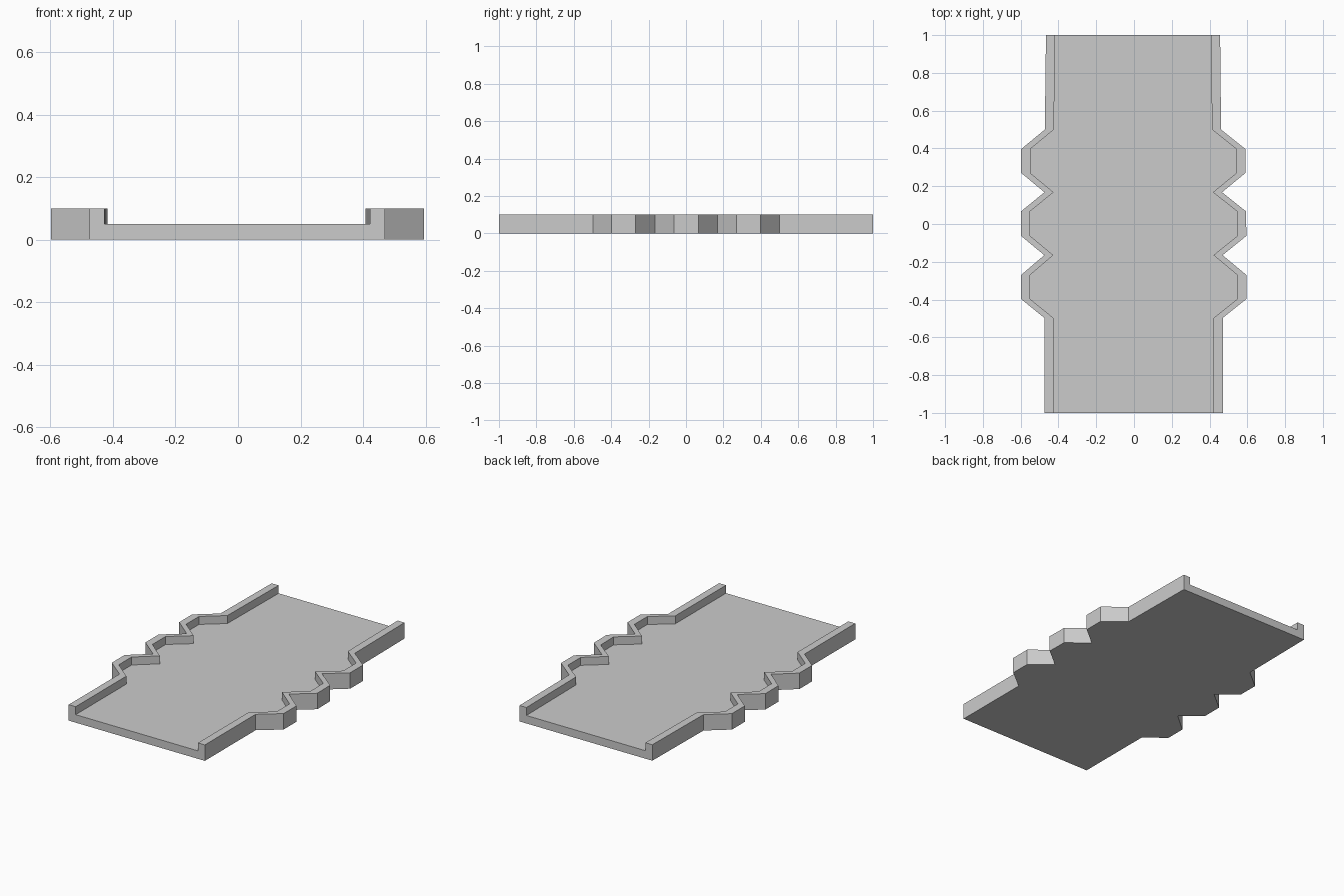
import bpy, bmesh

if "Cube" in bpy.data.objects:
    bpy.data.objects.remove(bpy.data.objects["Cube"])

WALL = 0.048     # side wall thickness
FLOOR = 0.05     # floor height
TOP = 0.1        # wall height

# stations along the channel: y, left outer x, right outer x
stations = [
    (-1.0, -0.475, 0.47), (-0.497, -0.475, 0.47),
    (-0.397, -0.598, 0.595), (-0.27, -0.598, 0.595),
    (-0.165, -0.475, 0.469),
    (-0.063, -0.598, 0.595), (0.067, -0.598, 0.593),
    (0.168, -0.474, 0.466),
    (0.27, -0.597, 0.59), (0.397, -0.597, 0.59),
    (0.5, -0.472, 0.461), (1.0, -0.466, 0.456),
]


def section(y, left, right):
    """U-shaped cross-section: floor with a raised wall on each side."""
    li, ri = left + WALL, right - WALL
    return [(left, y, 0), (li, y, 0), (ri, y, 0), (right, y, 0),
            (right, y, TOP), (ri, y, TOP), (ri, y, FLOOR),
            (li, y, FLOOR), (li, y, TOP), (left, y, TOP)]


# walled channel floor, lofted through the sections
bm = bmesh.new()
rings = [[bm.verts.new(p) for p in section(*s)] for s in stations]
for a, b in zip(rings, rings[1:]):
    for i in range(len(a)):
        j = (i + 1) % len(a)
        bm.faces.new((a[i], a[j], b[j], b[i]))

# open ends of the channel
for r in (rings[0], rings[-1]):
    bm.faces.new((r[0], r[1], r[7], r[8], r[9]))
    bm.faces.new((r[1], r[2], r[6], r[7]))
    bm.faces.new((r[2], r[3], r[4], r[5], r[6]))

bmesh.ops.recalc_face_normals(bm, faces=bm.faces)
mesh = bpy.data.meshes.new("walled_channel")
bm.to_mesh(mesh)
bm.free()
bpy.context.collection.objects.link(bpy.data.objects.new("walled_channel", mesh))
